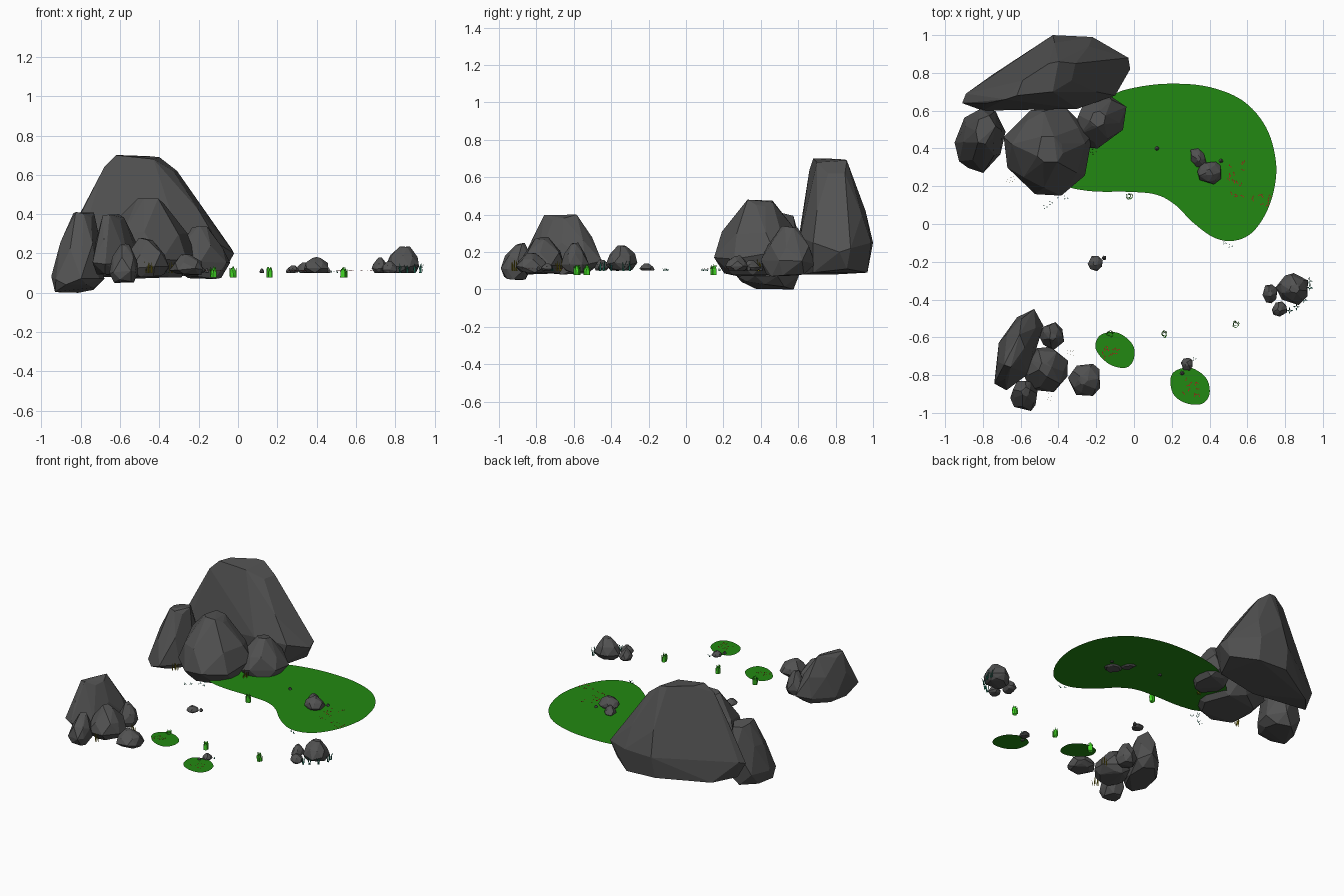
import bpy, bmesh, math, random
from mathutils import Vector

if "Cube" in bpy.data.objects:
    bpy.data.objects.remove(bpy.data.objects["Cube"])

random.seed(7)
GROUND = 0.11


def material(name, rgb):
    m = bpy.data.materials.new(name)
    m.diffuse_color = (*rgb, 1)
    m.use_nodes = True
    m.node_tree.nodes["Principled BSDF"].inputs["Base Color"].default_value = m.diffuse_color
    return m


STONE = material("stone", (0.085, 0.085, 0.085))
MOSS = material("moss", (0.016, 0.25, 0.006))
LEAF = material("leaf", (0.06, 0.75, 0.02))
RED = material("red", (0.4, 0.01, 0.01))
TEAL = material("teal", (0.02, 0.25, 0.16))
STRAW = material("straw", (0.3, 0.25, 0.01))


def finish(bm, name, mat):
    me = bpy.data.meshes.new(name)
    bm.to_mesh(me)
    bm.free()
    me.materials.append(mat)
    ob = bpy.data.objects.new(name, me)
    bpy.context.collection.objects.link(ob)
    return ob


def hull(name, pts):
    bm = bmesh.new()
    for p in pts:
        bm.verts.new(p)
    res = bmesh.ops.convex_hull(bm, input=bm.verts)
    junk = [g for g in res["geom_interior"] + res["geom_unused"] if isinstance(g, bmesh.types.BMVert)]
    bmesh.ops.delete(bm, geom=list(set(junk)), context='VERTS')
    bmesh.ops.dissolve_limit(bm, angle_limit=math.radians(7), verts=bm.verts, edges=bm.edges)
    bmesh.ops.recalc_face_normals(bm, faces=bm.faces)
    return finish(bm, name, STONE)


DOME = ((0, .7), (.25, 1), (.62, .8), (1, .3))
BLOCK = ((0, .78), (.16, 1), (.6, .78), (1, .42))


def rock(name, x, y, z, lean=(0, 0), shear=0, profile=DOME, n=7):
    """Faceted boulder fitted to the given x, y and z ranges."""
    pts = []
    for k, (h, r) in enumerate(profile):
        for i in range(n):
            a = math.tau * (i + .5 * k + random.uniform(-.25, .25)) / n
            q = r * random.uniform(.9, 1.03)
            px, py = q * math.cos(a), q * math.sin(a)
            pts.append([px + shear * py + lean[0] * h, py + lean[1] * h,
                        h + random.uniform(-.06, .06)])
    for ax, (lo, hi) in enumerate((x, y, z)):
        a, b = min(p[ax] for p in pts), max(p[ax] for p in pts)
        for p in pts:
            p[ax] = lo + (p[ax] - a) / (b - a) * (hi - lo)
    return hull(name, pts)


# Large ridge-shaped boulder at the back
hull("back_boulder", [
    (-.86, .66, .10), (-.75, .79, .08), (-.44, .97, .10), (-.22, .97, .09),
    (-.07, .86, .11), (-.15, .68, .09), (-.45, .63, .08),
    (-.91, .64, .20), (-.89, .69, .22), (-.59, .90, .28), (-.43, 1.0, .25), (-.22, .99, .25),
    (-.03, .88, .22), (-.02, .82, .20), (-.10, .68, .25), (-.30, .61, .28), (-.80, .60, .26),
    (-.78, .64, .44), (-.72, .76, .45), (-.42, .96, .42), (-.24, .94, .40),
    (-.15, .84, .38), (-.20, .70, .42), (-.50, .62, .45),
    (-.68, .66, .64), (-.62, .68, .70), (-.59, .76, .70), (-.45, .85, .695),
    (-.40, .86, .69), (-.31, .85, .62), (-.33, .76, .62), (-.43, .70, .68)])

# Boulders in front of the ridge
rock("left_boulder", (-.95, -.68), (.27, .61), (0, .41), (.3, .35), .15, BLOCK)
rock("middle_boulder", (-.69, -.22), (.15, .63), (.07, .48), (0, .05), n=8)
rock("right_boulder", (-.32, -.04), (.40, .69), (.07, .34), (-.1, .1), .15)

# Front left cluster
rock("tall_rock", (-.74, -.48), (-.88, -.45), (.08, .40), (-.15, -.05), .55, BLOCK)
rock("cluster_rock_1", (-.59, -.35), (-.89, -.65), (.08, .28))
rock("cluster_rock_2", (-.50, -.37), (-.67, -.52), (.09, .25))
rock("cluster_rock_3", (-.35, -.18), (-.91, -.74), (.09, .195), (-.2, 0))
rock("cluster_rock_4", (-.655, -.51), (-.99, -.83), (.05, .25), (.1, .3))

# Right cluster and scattered stones
rock("side_rock_1", (.75, .92), (-.43, -.26), (.10, .235), (.1, 0))
rock("side_rock_2", (.68, .76), (-.42, -.32), (.10, .18))
rock("side_rock_3", (.73, .81), (-.49, -.41), (.10, .16))
rock("lone_rock", (-.245, -.165), (-.25, -.17), (.10, .14))
rock("patch_rock_1", (.30, .385), (.30, .40), (.10, .155), shear=-.4)
rock("patch_rock_2", (.335, .46), (.21, .33), (.10, .182))
rock("small_rock", (.248, .31), (-.775, -.71), (.10, .14))
for i, (x, y) in enumerate([(-.16, -.18), (.12, .40), (.46, .335), (.255, -.79)]):
    r = .012
    rock(f"pebble_{i}", (x - r, x + r), (y - r, y + r), (.10, .124), n=5)


# Flat moss patches with smoothly rounded outlines
def patch(name, ctrl, steps=6):
    bm = bmesh.new()
    P = [Vector(c) for c in ctrl]
    n, vs = len(P), []
    for i in range(n):
        a, b, c, d = (P[(i + k) % n] for k in (-1, 0, 1, 2))
        for s in range(steps):
            t = s / steps
            q = .5 * (2 * b + (c - a) * t + (2 * a - 5 * b + 4 * c - d) * t * t
                      + (3 * b - a - 3 * c + d) * t ** 3)
            vs.append(bm.verts.new((q.x, q.y, GROUND)))
    f = bm.faces.new(vs)
    f.normal_update()
    if f.normal.z < 0:
        f.normal_flip()
    bmesh.ops.triangulate(bm, faces=bm.faces)
    finish(bm, name, MOSS)


patch("large_moss_patch", [
    (-.38, .22), (-.24, .175), (-.02, .17), (.12, .155), (.22, .10), (.31, .01), (.42, -.07),
    (.52, -.09), (.62, -.05), (.70, .06), (.745, .20), (.75, .34), (.70, .51), (.58, .65),
    (.40, .725), (.20, .743), (.02, .725), (-.12, .68), (-.30, .55), (-.42, .38)])
patch("moss_patch_1", [(-.205, -.65), (-.17, -.71), (-.11, -.752), (-.04, -.76), (-.003, -.72),
                       (-.002, -.65), (-.05, -.595), (-.11, -.572), (-.18, -.59)])
patch("moss_patch_2", [(.193, -.845), (.215, -.91), (.28, -.95), (.36, -.952), (.40, -.90),
                       (.385, -.82), (.32, -.768), (.26, -.762), (.205, -.79)])


# Grass and leaves: each spot gets a tuft of pointed blades
def tufts(name, spots, mat, count, radius, height, width, lean, z=.10):
    bm = bmesh.new()
    for x, y in spots:
        for i in range(count):
            a = math.tau * i / count + random.uniform(-.3, .3)
            out = Vector((math.cos(a), math.sin(a), 0))
            side = Vector((-out.y, out.x, 0)) * width / 2
            base = Vector((x, y, z)) + out * radius * random.uniform(.5, 1)
            h = height * random.uniform(.75, 1)
            mid = base + out * lean * .3 + Vector((0, 0, h * .6))
            tip = base + out * lean + Vector((0, 0, h))
            v = [bm.verts.new(p) for p in (base - side, base + side, mid + side * .8, mid - side * .8, tip)]
            bm.faces.new(v[:4])
            bm.faces.new((v[3], v[2], v[4]))
    finish(bm, name, mat)


bushes = [(-.125, -.58), (-.025, .148), (.16, -.583), (.537, -.53)]
tufts("bush_outer_leaves", bushes, LEAF, 9, .017, .058, .020, .005, .077)
tufts("bush_inner_leaves", bushes, LEAF, 6, .009, .062, .016, .003, .077)
tufts("teal_grass", [(.925, -.30), (.93, -.335), (.90, -.40), (.86, -.44), (.825, -.46)],
      TEAL, 4, .006, .055, .008, .015)
tufts("small_sprouts", [(-.47, .09), (-.44, .11), (-.40, .15), (-.36, .14), (-.38, .18),
                        (.48, -.10), (.51, -.115), (.32, -.715)], TEAL, 3, .008, .016, .005, .008)
tufts("dry_grass", [(-.22, .385), (-.205, .39), (-.66, .23), (-.645, .24), (-.46, -.91),
                    (-.445, -.925), (-.34, -.68), (-.325, -.685)], STRAW, 5, .016, .062, .005, .002)


# Low red petals scattered over the moss
def petals(name, cx, cy, rx, ry, count):
    bm = bmesh.new()
    for _ in range(count):
        x, y = cx + random.uniform(-rx, rx), cy + random.uniform(-ry, ry)
        a = random.uniform(0, math.tau)
        for k in range(2):
            b = a + k * 2.1
            d, s = Vector((math.cos(b), math.sin(b), .25)), Vector((-math.sin(b), math.cos(b), 0))
            c = Vector((x, y, GROUND + .003))
            bm.faces.new([bm.verts.new(p) for p in (c, c + d * .006 + s * .003, c + d * .012, c + d * .006 - s * .003)])
    finish(bm, name, RED)


petals("petals_large_1", .54, .24, .05, .10, 16)
petals("petals_large_2", .66, .13, .06, .03, 9)
petals("petals_1", -.10, -.67, .07, .05, 11)
petals("petals_2", .30, -.87, .05, .05, 11)
